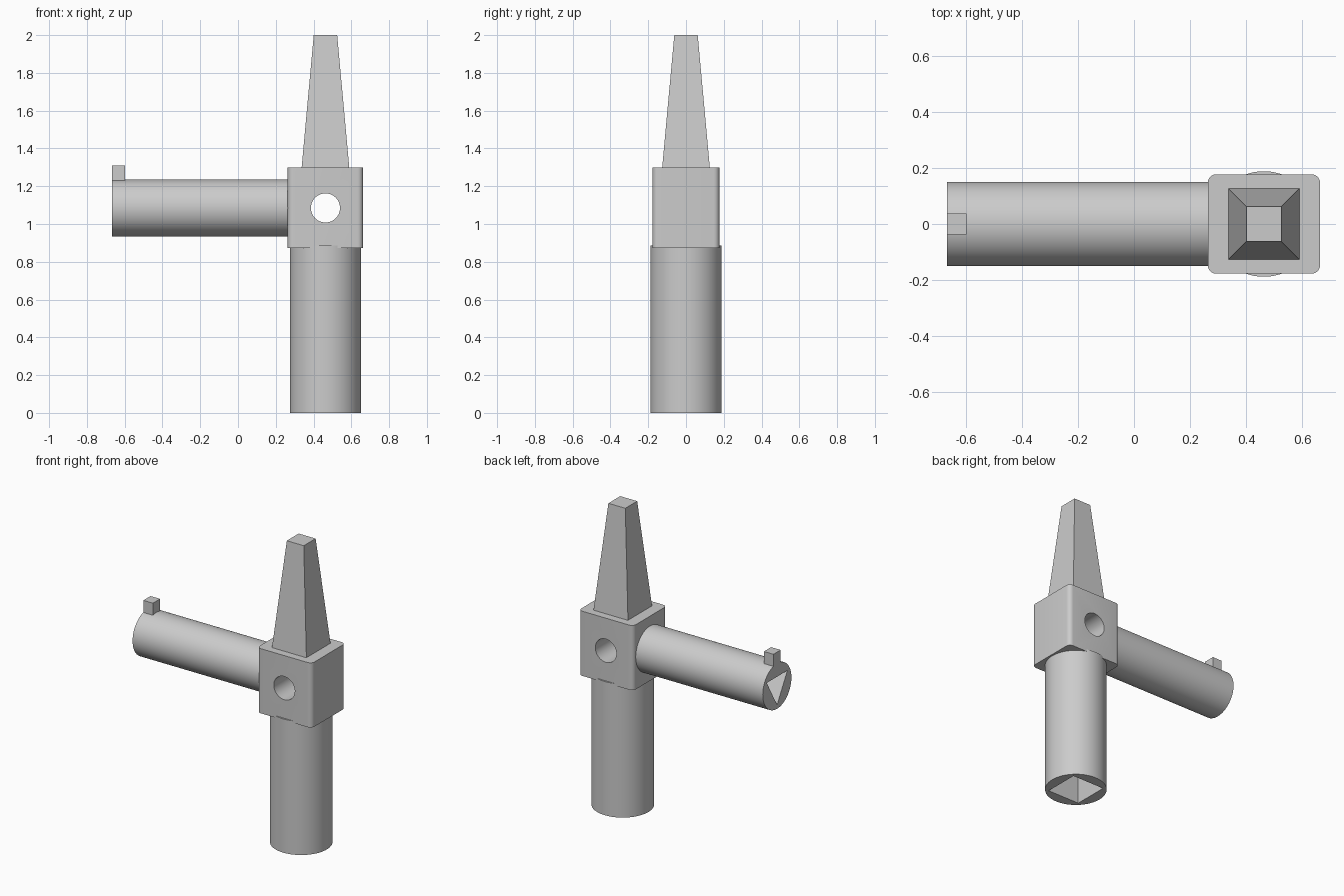
import bpy, math
from mathutils import Matrix, Vector

if "Cube" in bpy.data.objects:
    bpy.data.objects.remove(bpy.data.objects["Cube"])

steel = bpy.data.materials.new("plain_grey")
steel.use_nodes = True
GREY = (0.6, 0.6, 0.6, 1)
steel.diffuse_color = GREY
steel.node_tree.nodes["Principled BSDF"].inputs["Base Color"].default_value = GREY

AXIS_X = 0.463     # shared centre of handle, block and spike
ARM_Z = 1.085      # height of the arm and the cross hole


def prism(name, sides, r1, r2, start, end, spin=0.0):
    """Straight or tapered prism running from start to end."""
    start, end = Vector(start), Vector(end)
    run = end - start
    bpy.ops.mesh.primitive_cone_add(vertices=sides, radius1=r1, radius2=r2, depth=run.length)
    ob = bpy.context.object
    ob.name = name
    turn = run.to_track_quat('Z', 'Y').to_matrix().to_4x4()
    ob.data.transform(Matrix.Translation((start + end) / 2) @ turn @ Matrix.Rotation(spin, 4, 'Z'))
    ob.data.materials.append(steel)
    return ob


def box(name, size, centre):
    bpy.ops.mesh.primitive_cube_add(size=1)
    ob = bpy.context.object
    ob.name = name
    ob.data.transform(Matrix.Translation(centre) @ Matrix.Diagonal((*size, 1)))
    ob.data.materials.append(steel)
    return ob


def activate(ob):
    bpy.ops.object.select_all(action='DESELECT')
    ob.select_set(True)
    bpy.context.view_layer.objects.active = ob


def cut(ob, cutter):
    cutter.hide_render = True
    activate(ob)
    mod = ob.modifiers.new("cut", 'BOOLEAN')
    mod.operation, mod.object, mod.solver = 'DIFFERENCE', cutter, 'EXACT'
    bpy.ops.object.modifier_apply(modifier=mod.name)
    bpy.data.objects.remove(cutter)


def smooth(ob):
    activate(ob)
    bpy.ops.object.shade_smooth_by_angle(angle=math.radians(30))


ROOT2 = math.sqrt(2)

# Round handle with a tapered square socket in its foot
handle = prism("handle", 64, 0.188, 0.188, (AXIS_X, 0, 0), (AXIS_X, 0, 0.885))
cut(handle, prism("socket_cutter", 4, 0.118 * ROOT2, 0.055 * ROOT2,
                  (AXIS_X, 0, -0.005), (AXIS_X, 0, 0.7), math.pi / 4))
smooth(handle)

# Block with rounded upright edges and a cross hole
block = box("block", (0.4, 0.354, 0.428), (AXIS_X, 0, 1.086))
weights = block.data.attributes.new("bevel_weight_edge", 'FLOAT', 'EDGE')
for edge in block.data.edges:
    a, b = (block.data.vertices[i].co for i in edge.vertices)
    weights.data[edge.index].value = 1.0 if abs(a.z - b.z) > 0.1 else 0.0
activate(block)
bevel = block.modifiers.new("round", 'BEVEL')
bevel.limit_method, bevel.width, bevel.segments = 'WEIGHT', 0.03, 6
bpy.ops.object.modifier_apply(modifier=bevel.name)
cut(block, prism("hole_cutter", 48, 0.077, 0.077, (AXIS_X, -0.4, ARM_Z), (AXIS_X, 0.4, ARM_Z)))
smooth(block)

# Square tapered spike
prism("spike", 4, 0.126 * ROOT2, 0.062 * ROOT2, (AXIS_X, 0, 1.3), (AXIS_X, 0, 2), math.pi / 4)

# Side arm with a triangular socket, point down, in its free end
arm = prism("arm", 64, 0.15, 0.15, (-0.667, 0, ARM_Z), (0.265, 0, ARM_Z))
socket = prism("arm_socket_cutter", 3, 0.125, 0.125, (-0.7, 0, ARM_Z), (-0.15, 0, ARM_Z))
# Turn the triangle about the arm so that its first corner points down
corner = socket.data.vertices[0].co - Vector((0, 0, ARM_Z))
turn = Matrix.Rotation(-math.pi / 2 - math.atan2(corner.z, corner.y), 4, 'X')
shift = Matrix.Translation((0, 0, ARM_Z))
socket.data.transform(shift @ turn @ shift.inverted())
cut(arm, socket)
smooth(arm)

# Small key on top of the arm's free end
box("key_lug", (0.07, 0.075, 0.09), (-0.632, 0, 1.265))
